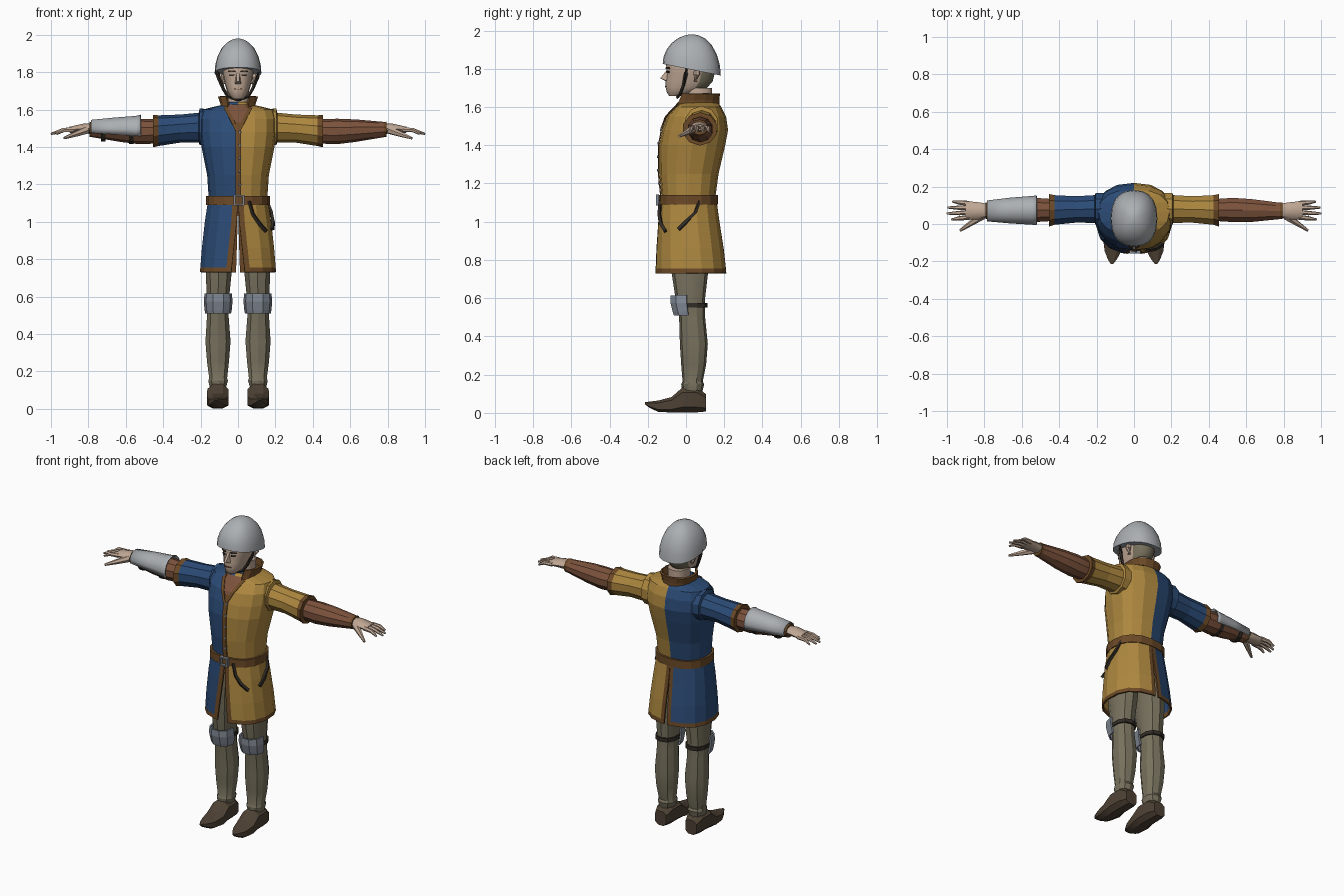
import bpy, bmesh, math
from mathutils import Vector

if "Cube" in bpy.data.objects:
    bpy.data.objects.remove(bpy.data.objects["Cube"])

COLORS = {
    "blue cloth": (0.024, 0.070, 0.180), "yellow cloth": (0.42, 0.245, 0.050),
    "brown trim": (0.150, 0.068, 0.020), "red leather": (0.200, 0.085, 0.045),
    "bright steel": (0.41, 0.43, 0.45), "dull steel": (0.23, 0.26, 0.31),
    "grey wool": (0.185, 0.165, 0.110), "shoe leather": (0.075, 0.053, 0.034),
    "skin": (0.52, 0.385, 0.295), "dark strap": (0.030, 0.024, 0.018)}
MATS = {}
for n, c in COLORS.items():
    MATS[n] = bpy.data.materials.new(n)
    MATS[n].diffuse_color = (*c, 1)

P = 0.85  # roundness of cross-sections (1 = ellipse)


def build(name, verts, faces, color, smooth=None, thick=0):
    """Mesh object; color is a material name or a rule(centre) -> name."""
    bm = bmesh.new()
    vs = [bm.verts.new(v) for v in verts]
    for f in faces:
        bm.faces.new([vs[i] for i in f])
    bmesh.ops.recalc_face_normals(bm, faces=bm.faces)
    me = bpy.data.meshes.new(name)
    bm.to_mesh(me)
    bm.free()
    ob = bpy.data.objects.new(name, me)
    bpy.context.collection.objects.link(ob)
    used = []
    for p in me.polygons:
        key = color(p.center) if callable(color) else color
        if key not in used:
            used.append(key)
            me.materials.append(MATS[key])
        p.material_index = used.index(key)
    if smooth:
        bpy.context.view_layer.objects.active = ob
        ob.select_set(True)
        bpy.ops.object.shade_smooth_by_angle(angle=math.radians(smooth))
        ob.select_set(False)
    if thick:
        m = ob.modifiers.new("thickness", 'SOLIDIFY')
        m.thickness, m.offset = thick, 0
    return ob


def loft(name, rings, color, closed=True, caps=True, smooth=None, thick=0):
    n = len(rings[0])
    verts = [v for r in rings for v in r]
    faces = []
    for k in range(len(rings) - 1):
        for i in range(n if closed else n - 1):
            j = (i + 1) % n
            faces.append((k*n + i, k*n + j, (k+1)*n + j, (k+1)*n + i))
    if caps and closed:
        faces += [tuple(range(n)), tuple(range(len(verts) - n, len(verts)))]
    return build(name, verts, faces, color, smooth, thick)


def pw(v):
    return math.copysign(abs(v) ** P, v)


def angles(n, a=0, b=360):
    full = b - a == 360
    return [math.radians(a + (b - a) * i / (n if full else n - 1)) for i in range(n)]


def zring(z, hw, yf, yb, ang, cx=0):
    cy, ry = (yf + yb) / 2, (yb - yf) / 2
    return [(cx + hw * pw(math.cos(a)), cy + ry * pw(math.sin(a)), z) for a in ang]


def xring(x, y, z, ry, rz, ang):
    return [(x, y + ry * math.cos(a), z + rz * math.sin(a)) for a in ang]


def tube(name, pts, radii, color, n=6, smooth=40):
    pts = [Vector(p) for p in pts]
    rings = []
    for i, p in enumerate(pts):
        t = (pts[min(i+1, len(pts)-1)] - pts[max(i-1, 0)]).normalized()
        u = t.cross((0.3, 0.2, 1)).normalized()
        v = t.cross(u)
        rings.append([p + radii[i] * (u * math.cos(a) + v * math.sin(a)) for a in angles(n)])
    return loft(name, rings, color, smooth=smooth)


def surf_y(profile, x, z):
    """Front surface depth of a profile at x, z."""
    for a, b in zip(profile, profile[1:]):
        if z <= b[0] or b is profile[-1]:
            f = max(0, min(1, (z - a[0]) / (b[0] - a[0])))
            hw, yf, yb = [a[k] + f * (b[k] - a[k]) for k in (1, 2, 3)]
            c = min(1, abs(x) / hw) ** (1 / P)
            return (yf + yb) / 2 - (yb - yf) / 2 * (1 - c * c) ** (P / 2)


def plate(name, profile, rows, color, lift=0.004):
    """Thin patch over a front surface; rows are (z, x0, x1)."""
    rings = []
    for z, x0, x1 in rows:
        xs = [x0 + (x1 - x0) * i / 4 for i in range(5)]
        rings.append([(x, surf_y(profile, x, z) - lift, z) for x in xs])
    return loft(name, rings, color, closed=False, thick=0.006)


def cloth(c):
    return "blue cloth" if c.x < 0 else "yellow cloth"


# Tunic body, two-coloured, with placket, neckline and buttons
TORSO = [(1.10, .155, -.125, .15), (1.25, .165, -.14, .17), (1.40, .195, -.14, .205),
         (1.48, .205, -.125, .22), (1.55, .205, -.10, .21), (1.60, .19, -.055, .185),
         (1.625, .085, -.035, .165), (1.64, .065, -.02, .14)]
loft("tunic_body", [zring(*r, angles(16, -90, 270)) for r in TORSO], cloth)
plate("placket", TORSO, [(z, -.012, .016) for z in (1.12, 1.25, 1.4, 1.48, 1.53)], "brown trim")
plate("undershirt_neck", TORSO, [(1.5, 0, .004), (1.55, -.025, .029), (1.6, -.05, .054),
                                 (1.625, -.06, .062)], "red leather")
for s in (-1, 1):
    plate("neckline_trim", TORSO, [(1.49, 0, s*.016), (1.55, s*.025, s*.045),
                                   (1.6, s*.05, s*.072), (1.625, s*.06, s*.083)], "brown trim", .008)
for z in (1.2, 1.27, 1.34, 1.41, 1.48):
    y = surf_y(TORSO, .01, z)
    tube("button", [(.01, y - .002, z), (.01, y - .012, z)], [.008, .006], "dull steel")

# Standing collar, open at the front
arc = angles(13, -58, 238)
loft("collar", [zring(1.60, .088, -.06, .168, arc), zring(1.635, .09, -.045, .168, arc),
                zring(1.67, .102, -.03, .172, arc)], "brown trim", closed=False, thick=.012)

# Skirt: two panels split at front and back, with trimmed borders
SKIRT = [(1.11, .158, -.13, .155), (1.0, .175, -.14, .17), (.86, .19, -.15, .192),
         (.755, .198, -.155, .204), (.73, .2, -.156, .206)]
for s in (-1, 1):
    rings = []
    for z, hw, yf, yb in SKIRT:
        g = max(.001, .036 * (1.06 - z) / .33)
        a0 = -math.acos((g / hw) ** (1 / P))
        a1 = math.acos((g * .3 / hw) ** (1 / P))
        t = [a0, a0 + .13] + [a0 + .13 + (a1 - a0 - .23) * i / 7 for i in range(1, 7)] + [a1 - .1, a1]
        rings.append([(s * x, y, zz) for x, y, zz in zring(z, hw, yf, yb, t)])
    ob = loft("skirt_panel", rings, cloth, closed=False, thick=.01)
    ob.data.materials.append(MATS["brown trim"])
    for i, p in enumerate(ob.data.polygons):
        if i // 9 == 3 or i % 9 in (0, 8):
            p.material_index = 1

# Belt, buckle and hanging straps
belt = angles(16, -90, 270)
loft("belt", [zring(z, .168, -.14, .165, belt) for z in (1.092, 1.136)], "brown trim", thick=.008)
for x, z, w, h in ((-.018, 1.114, .005, .026), (.03, 1.114, .005, .026),
                   (.006, 1.138, .028, .004), (.006, 1.09, .028, .004)):
    build("buckle", [(x + i*w, -.15 + j*.008, z + k*h) for i in (-1, 1) for j in (-1, 1) for k in (-1, 1)],
          [(0, 1, 3, 2), (4, 6, 7, 5), (0, 4, 5, 1), (2, 3, 7, 6), (0, 2, 6, 4), (1, 5, 7, 3)], "dull steel")
tube("hanging_strap", [(.06, -.135, 1.11), (.08, -.14, 1.04), (.115, -.132, .99), (.15, -.108, .95)],
     [.009, .01, .012, .012], "dark strap", 4)
tube("hanging_strap", [(.155, .07, 1.11), (.178, .05, 1.05), (.188, 0, 1.0), (.183, -.04, .96)],
     [.009, .01, .012, .012], "dark strap", 4)

# Arms
R10 = angles(10, 18, 378)
for s in (-1, 1):
    sleeve = [(.14, .085, 1.505, .085, .095), (.205, .08, 1.508, .09, .098), (.21, .08, 1.503, .078, .08),
              (.31, .078, 1.498, .074, .075), (.425, .075, 1.487, .083, .082), (.455, .073, 1.485, .092, .087)]
    loft("sleeve", [xring(s*x, *r, R10) for x, *r in sleeve],
         lambda c: "brown trim" if abs(c.x) > .43 else cloth(c))
    fore = [(.44, .075, 1.483, .062, .065), (.53, .075, 1.483, .068, .068), (.63, .072, 1.487, .064, .06),
            (.78, .07, 1.493, .046, .041), (.795, .07, 1.494, .046, .041)]
    loft("forearm_wrap", [xring(s*x, *r, R10) for x, *r in fore],
         lambda c: "brown trim" if abs(c.x) > .782 else "red leather", smooth=25)
    palm = [(.77, .072, 1.497, .034, .028), (.83, .07, 1.498, .046, .026), (.9, .073, 1.492, .05, .016)]
    loft("palm", [xring(s*x, *r, angles(8)) for x, *r in palm], "skin", smooth=40)
    for y0, y1, tip in ((.036, .024, .975), (.061, .056, 1.0), (.086, .088, .995), (.11, .12, .97)):
        tube("finger", [(s*.88, y0, 1.492), (s*.935, (y0+y1)/2, 1.49), (s*tip, y1, 1.47)],
             [.014, .012, .006], "skin")
    tube("thumb", [(s*.81, .045, 1.49), (s*.87, .005, 1.468), (s*.93, -.035, 1.447)],
         [.022, .015, .007], "skin")
# Steel bracer over the right forearm, strapped below
top = angles(9, -25, 205)
brace = [(-.52, .073, 1.49, .077, .08), (-.545, .073, 1.49, .074, .073), (-.66, .072, 1.493, .066, .061),
         (-.785, .07, 1.495, .053, .047)]
loft("bracer", [xring(*r, top) for r in brace], "bright steel", closed=False, smooth=30, thick=.006)
for x, r in ((-.57, .071), (-.72, .057)):
    loft("bracer_strap", [xring(x + d, .072, 1.487, r, r, R10) for d in (-.012, .012)], "dark strap")

# Legs, knee guards and shoes
LEG = [(.11, .108, .044, -.02, .085), (.15, .106, .055, -.025, .095), (.165, .106, .05, -.018, .088),
       (.25, .107, .061, -.025, .105), (.36, .107, .07, -.032, .114), (.5, .108, .06, -.036, .1),
       (.6, .107, .063, -.055, .1), (.73, .103, .072, -.075, .115), (1.0, .09, .078, -.09, .13)]
SHOE = [(.105, .108, .005, .10, .042), (.06, .108, 0, .135, .058), (-.02, .108, 0, .135, .06),
        (-.075, .108, 0, .085, .062), (-.145, .112, .004, .066, .048), (-.19, .116, .025, .06, .025),
        (-.215, .118, .045, .056, .006)]
for s in (-1, 1):
    loft("leg", [zring(z, hw, yf, yb, angles(10, -90, 270), s*cx) for z, cx, hw, yf, yb in LEG],
         "grey wool", smooth=30)
    loft("shoe", [[(s * (cx + hw * pw(math.cos(a))), y,
                    (z0 + z1) / 2 + (z1 - z0) / 2 * math.copysign(abs(math.sin(a)) ** .6, math.sin(a)))
                   for a in angles(8, 22.5, 382.5)] for y, cx, z0, z1, hw in SHOE],
         "shoe leather", smooth=25)
    front = angles(6, 178, 362)
    loft("knee_guard", [zring(z, hw, yf, .08, front, s*.106) for z, hw, yf in
                        ((.51, .064, -.062), (.53, .068, -.068), (.575, .072, -.08), (.615, .068, -.08))],
         "dull steel", closed=False, thick=.01)
    loft("knee_strap", [zring(z, .068, -.05, .112, angles(10, -90, 270), s*.107) for z in (.552, .576)],
         "dark strap")

# Neck and head
loft("neck", [zring(z, .06, yf, .14, angles(10)) for z, yf in ((1.58, -.01), (1.70, .005))],
     "skin", smooth=40)
HEAD = [(1.657, .026, -.088, -.03), (1.675, .046, -.1, .04), (1.70, .06, -.106, .11), (1.735, .07, -.106, .14),
        (1.775, .08, -.1, .15), (1.82, .086, -.104, .155), (1.88, .08, -.08, .13)]
loft("head", [zring(*r, angles(16, -90, 270)) for r in HEAD],
     lambda c: "grey wool" if c.y > .07 and c.z > 1.69 else "skin", smooth=35)
build("nose", [(-.008, -.095, 1.80), (.008, -.095, 1.80), (-.019, -.095, 1.735), (.019, -.095, 1.735),
               (-.007, -.135, 1.75), (.007, -.135, 1.75), (0, -.095, 1.73)],
      [(0, 1, 5, 4), (0, 4, 2), (1, 3, 5), (4, 5, 6), (4, 6, 2), (5, 3, 6)], "skin")
plate("mouth", HEAD, [(1.706, -.024, .024), (1.711, -.02, .02)], "red leather", .002)
for s in (-1, 1):
    plate("eye", HEAD, [(1.779, s*.022, s*.044), (1.787, s*.02, s*.046)], "dark strap", .002)
    plate("eyebrow", HEAD, [(1.800, s*.014, s*.052), (1.808, s*.016, s*.05)], "shoe leather", .003)
    tube("ear", [(s*.078, .05, 1.735), (s*.09, .055, 1.77), (s*.088, .06, 1.80)], [.01, .018, .012], "skin")
    # Chin strap
    tube("chin_strap", [(s*.112, .005, 1.815), (s*.105, 0, 1.775), (s*.078, -.015, 1.71), (s*.055, -.03, 1.67),
                        (0, -.045, 1.65)], [.011, .011, .009, .008, .008], "dark strap", 4)

# Helmet with a sloping rim
rings = []
for phi in (0, 14, 30, 46, 62, 76, 86):
    c, h = math.cos(math.radians(phi)), math.sin(math.radians(phi))
    r = zring(0, .125 * c, .03 - .152 * c, .03 + .152 * c, angles(20, -90, 270))
    rings.append([(x, y, (1.795 - .2 * (y - .03)) * (1 - h) + 1.98 * h) for x, y, _ in r])
loft("helmet", rings, "bright steel", smooth=35)

for m in bpy.data.materials:
    if m.users and not m.is_grease_pencil:
        m.use_nodes = True
        m.node_tree.nodes["Principled BSDF"].inputs["Base Color"].default_value = m.diffuse_color
